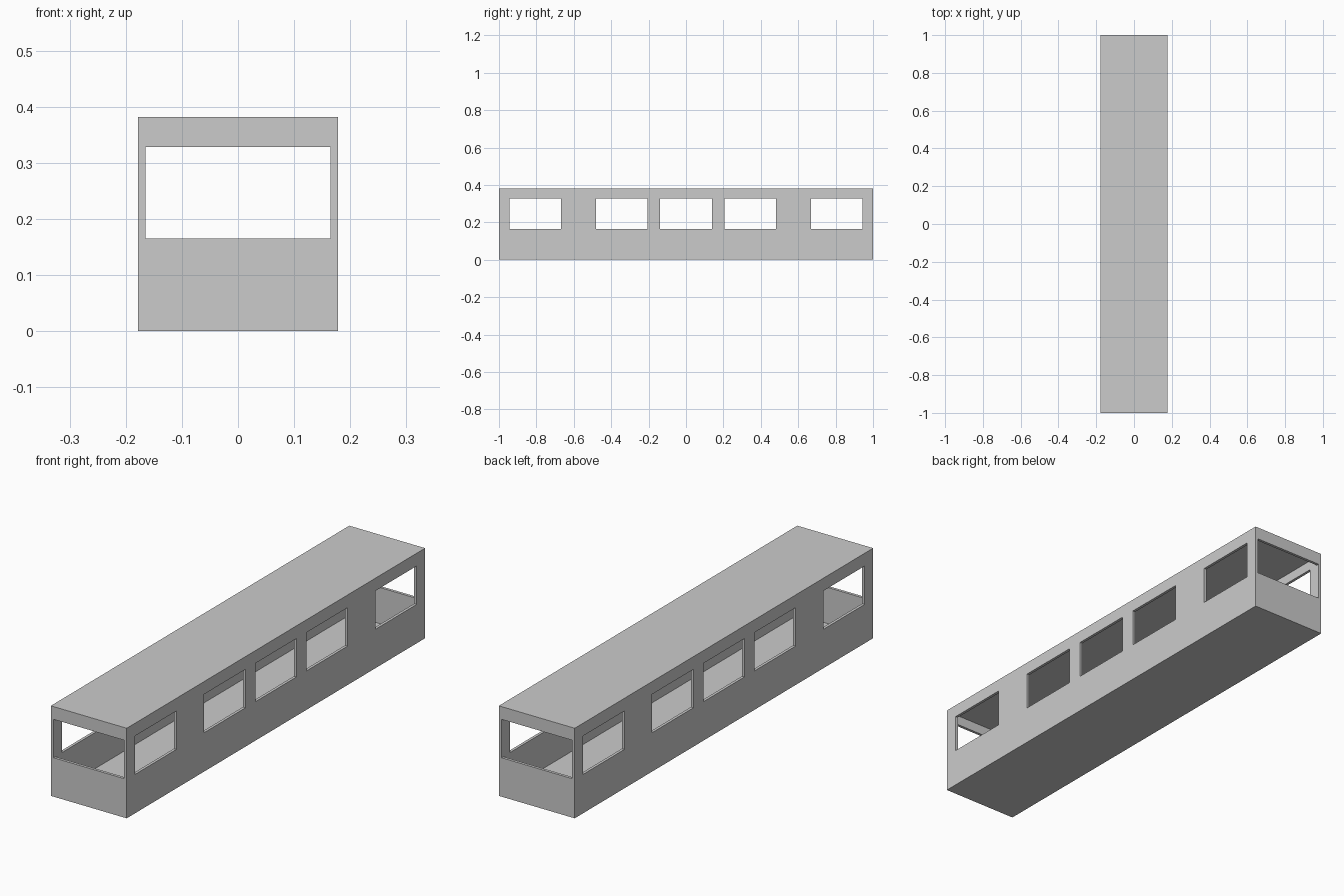
import bpy

if "Cube" in bpy.data.objects:
    bpy.data.objects.remove(bpy.data.objects["Cube"])

W, L, H, T = 0.178, 1.0, 0.382, 0.012   # half width, half length, height, wall
SILL, HEAD = 0.165, 0.328               # window bottom and top


def box(name, x0, x1, y0, y1, z0, z1):
    bpy.ops.mesh.primitive_cube_add(
        size=1, location=((x0 + x1) / 2, (y0 + y1) / 2, (z0 + z1) / 2))
    ob = bpy.context.object
    ob.name = name
    ob.scale = (x1 - x0, y1 - y0, z1 - z0)
    bpy.ops.object.transform_apply(location=True, rotation=False, scale=True)
    return ob


def cut(target, cutter):
    mod = target.modifiers.new("cut", 'BOOLEAN')
    mod.operation = 'DIFFERENCE'
    mod.solver = 'EXACT'
    mod.object = cutter
    bpy.context.view_layer.objects.active = target
    bpy.ops.object.modifier_apply(modifier=mod.name)
    bpy.data.objects.remove(cutter, do_unlink=True)


# Carriage shell: thin-walled hollow box
shell = box("carriage_shell", -W, W, -L, L, 0, H)
cut(shell, box("cavity", -W + T, W - T, -L + T, L - T, T, H - T))

# End windows, front and back
cut(shell, box("end_windows", -0.165, 0.165, -L - 0.1, L + 0.1, SILL, HEAD))

# Side windows, cut through both side walls
for y in (-0.805, -0.343, 0, 0.343, 0.805):
    cut(shell, box("side_window", -W - 0.1, W + 0.1, y - 0.138, y + 0.138, SILL, HEAD))
